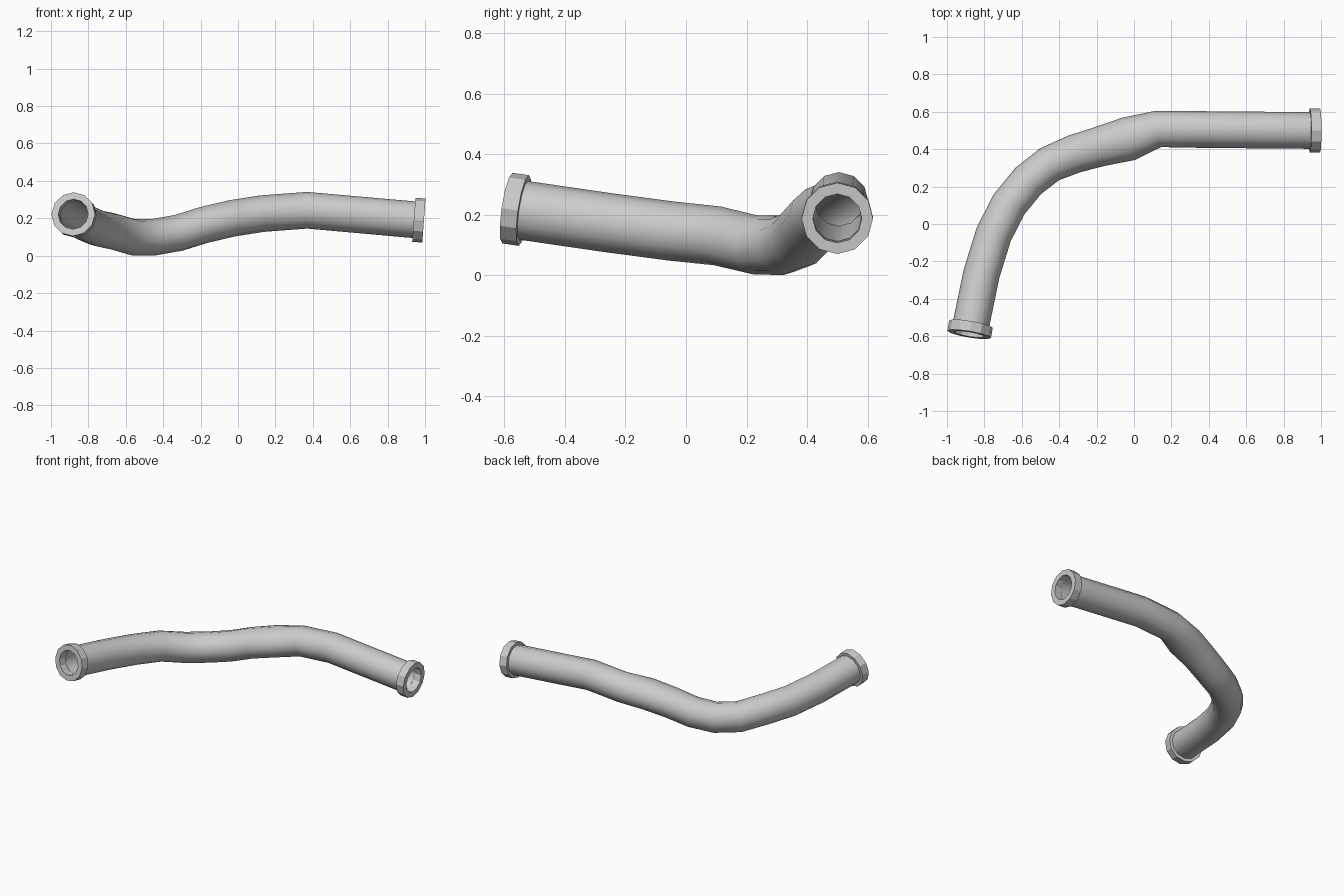
import bpy, math
from mathutils import Vector

if "Cube" in bpy.data.objects:
    bpy.data.objects.remove(bpy.data.objects["Cube"])

SIDES = 12

# Centre line of the pipe: x, y, z, sideways radius
PATH = [
    (-0.872, -0.540, 0.215, 0.098), (-0.815, -0.265, 0.175, 0.098),
    (-0.750, -0.055, 0.147, 0.098), (-0.668, 0.105, 0.130, 0.098),
    (-0.565, 0.231, 0.100, 0.098), (-0.450, 0.320, 0.099, 0.099),
    (-0.318, 0.375, 0.122, 0.103), (-0.180, 0.415, 0.165, 0.107),
    (-0.030, 0.455, 0.200, 0.118), (0.130, 0.508, 0.225, 0.098),
    (0.370, 0.505, 0.243, 0.098), (0.945, 0.500, 0.192, 0.098)]
HEIGHT_RADIUS = 0.098
START_CAP = ((-0.872, -0.536, 0.214), (-0.881, -0.590, 0.222))
END_CAP = ((0.940, 0.500, 0.192), (0.994, 0.500, 0.188))


def section(centre, direction, across, upright):
    side = direction.cross(Vector((0, 0, 1))).normalized()
    up = side.cross(direction).normalized()
    angles = [2 * math.pi * i / SIDES for i in range(SIDES)]
    return [centre + side * across * math.cos(a) + up * upright * math.sin(a) for a in angles]


def loft(name, sections, angle):
    """Skin a closed loop of rings, so every wall has an inside and an outside."""
    verts = [v for s in sections for v in s]
    faces = []
    n = len(sections)
    for r in range(n):
        q = (r + 1) % n
        for i in range(SIDES):
            j = (i + 1) % SIDES
            faces.append((r * SIDES + i, q * SIDES + i, q * SIDES + j, r * SIDES + j))
    mesh = bpy.data.meshes.new(name)
    mesh.from_pydata(verts, [], faces)
    obj = bpy.data.objects.new(name, mesh)
    bpy.context.collection.objects.link(obj)
    bpy.ops.object.select_all(action='DESELECT')
    obj.select_set(True)
    bpy.context.view_layer.objects.active = obj
    bpy.ops.object.mode_set(mode='EDIT')
    bpy.ops.mesh.select_all(action='SELECT')
    bpy.ops.mesh.normals_make_consistent(inside=False)
    bpy.ops.object.mode_set(mode='OBJECT')
    if angle:
        bpy.ops.object.shade_smooth_by_angle(angle=math.radians(angle))
    return obj


# Bent hollow pipe
points = [Vector(p[:3]) for p in PATH]
outer, inner = [], []
for k, p in enumerate(points):
    before = (p - points[k - 1]).normalized() if k > 0 else Vector()
    after = (points[k + 1] - p).normalized() if k < len(points) - 1 else Vector()
    tangent = (before + after).normalized()
    width = PATH[k][3]
    outer.append(section(p, tangent, width, HEIGHT_RADIUS))
    inner.append(section(p, tangent, width - 0.018, HEIGHT_RADIUS - 0.018))
loft("bent_pipe", outer + inner[::-1], 50)


# End collars
def collar(name, ends):
    a, b = Vector(ends[0]), Vector(ends[1])
    d = (b - a).normalized()
    rings = [section(c, d, r, r) for c, r in ((a, 0.118), (b, 0.118), (b, 0.081), (a, 0.081))]
    loft(name, rings, 0)


collar("front_collar", START_CAP)
collar("right_collar", END_CAP)
